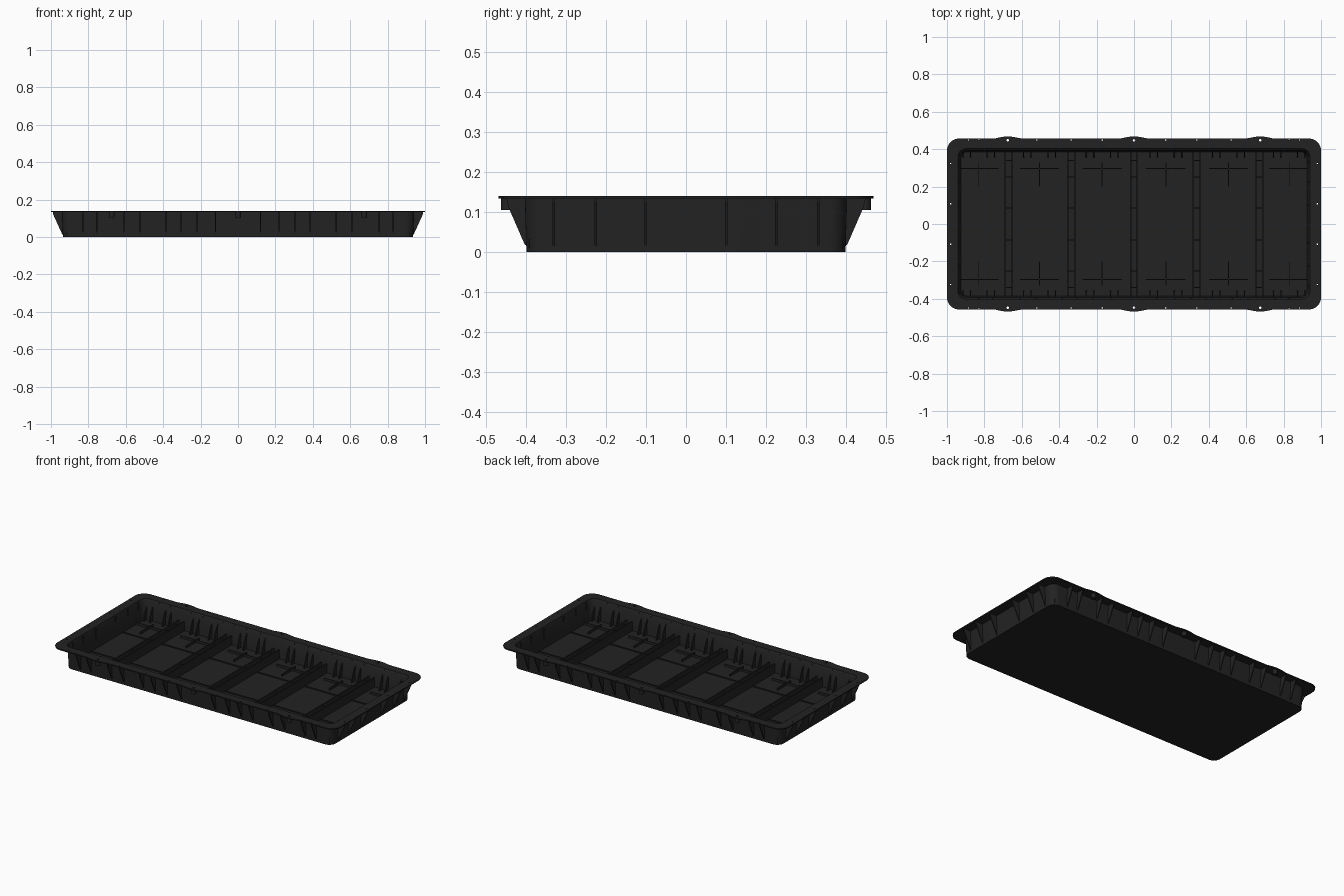
import bpy, bmesh, math
from mathutils import Vector

cube = bpy.data.objects.get("Cube")
if cube:
    bpy.data.objects.remove(cube, do_unlink=True)

black = bpy.data.materials.new("black plastic")
black.use_nodes = True
COLOR = (0.0165, 0.0165, 0.0165, 1)
black.diffuse_color = COLOR
bsdf = next(n for n in black.node_tree.nodes if n.type == 'BSDF_PRINCIPLED')
bsdf.inputs["Base Color"].default_value = COLOR
bsdf.inputs["Roughness"].default_value = 0.6

TOP, LIP, FLOOR = 0.14, 0.133, 0.012
TABS = (-0.675, 0, 0.675)
BAYS = (-0.83, -0.505, -0.17, 0.17, 0.505, 0.83)
RIBS = (-0.67, -0.335, 0, 0.335, 0.67)


def finish(bm, name):
    bmesh.ops.recalc_face_normals(bm, faces=bm.faces)
    mesh = bpy.data.meshes.new(name)
    bm.to_mesh(mesh)
    bm.free()
    mesh.materials.append(black)
    obj = bpy.data.objects.new(name, mesh)
    bpy.context.collection.objects.link(obj)
    return obj


def box(bm, x, y, z, sx, sy, sz):
    """Box centred in x and y, standing on height z."""
    vs = bmesh.ops.create_cube(bm, size=1)["verts"]
    for v in vs:
        v.co = Vector((x + v.co.x * sx, y + v.co.y * sy, z + (v.co.z + 0.5) * sz))


def cylinder(bm, x, y, z0, z1, r, n=16):
    vs = bmesh.ops.create_cone(bm, cap_ends=True, segments=n, radius1=r,
                               radius2=r, depth=z1 - z0)["verts"]
    bmesh.ops.translate(bm, verts=vs, vec=(x, y, (z0 + z1) / 2))


def fin(bm, profile, pos, along_x, sign, thick=0.006):
    """Thin plate: profile of (outward distance, height), across one wall."""
    rows = []
    for t in (-thick / 2, thick / 2):
        rows.append([bm.verts.new((sign * d, pos + t, z) if along_x
                                  else (pos + t, sign * d, z)) for d, z in profile])
    a, b = rows
    bm.faces.new(a)
    bm.faces.new(b[::-1])
    for i in range(len(a)):
        j = (i + 1) % len(a)
        bm.faces.new((a[i], b[i], b[j], a[j]))


def outline(hx, hy, r, tabbed):
    """Rounded rectangle, with finely divided long sides for the tabs."""
    pts = []
    for k, (sx, sy) in enumerate(((1, 1), (-1, 1), (-1, -1), (1, -1))):
        for i in range(9):
            a = math.radians(90 * k + i * 11.25)
            pts.append((sx * (hx - r) + r * math.cos(a), sy * (hy - r) + r * math.sin(a)))
        if k in (0, 2):
            for i in range(1, 90):
                x = (0.9 - 0.02 * i) * sx
                bulge = 0
                if tabbed:
                    d = min(abs(x - t) for t in TABS) / 0.07
                    bulge = 0.011 * math.cos(d * math.pi / 2) if d < 1 else 0
                pts.append((x, sy * (hy + bulge)))
    return pts


# tray shell with rim flange
bm = bmesh.new()
sections = ((0.936, 0.398, 0.045, 0, False),
            (0.942, 0.402, 0.045, LIP, False),
            (0.999, 0.457, 0.065, LIP, True),
            (1.0, 0.457, 0.065, TOP, True),
            (0.942, 0.403, 0.045, TOP, False),
            (0.935, 0.394, 0.04, 0.125, False),
            (0.926, 0.386, 0.036, FLOOR, False))
rings = [[bm.verts.new((x, y, z)) for x, y in outline(hx, hy, r, tab)]
         for hx, hy, r, z, tab in sections]
n = len(rings[0])
for low, high in zip(rings, rings[1:]):
    for i in range(n):
        j = (i + 1) % n
        bm.faces.new((low[i], low[j], high[j], high[i]))
bm.faces.new(rings[0][::-1])
bm.faces.new(rings[-1])
tray = finish(bm, "tray_shell")

# screw bosses under the tabs
bm = bmesh.new()
for x in TABS:
    for s in (-1, 1):
        cylinder(bm, x, s * 0.446, 0.105, TOP - 0.003, 0.015)
        box(bm, x, s * 0.42, 0.105, 0.006, 0.04, 0.03)
bosses = finish(bm, "screw_bosses")

# fastening holes through the rim
bm = bmesh.new()
for s in (-1, 1):
    for x in TABS:
        cylinder(bm, x, s * 0.447, 0.08, 0.2, 0.007)
    for x in (0.17, 0.335, 0.52, 0.83, 0.885):
        for m in (-1, 1):
            cylinder(bm, m * x, s * 0.449, 0.08, 0.2, 0.004, 10)
    for y in (-0.325, -0.108, 0.108, 0.325):
        cylinder(bm, s * 0.98, y, 0.08, 0.2, 0.004, 10)
cutter = finish(bm, "hole_cutter")
cutter.hide_render = True
cutter.hide_viewport = True
for obj in (tray, bosses):
    mod = obj.modifiers.new("holes", 'BOOLEAN')
    mod.operation = 'DIFFERENCE'
    mod.solver = 'EXACT'
    mod.object = cutter

# outer gussets below the rim
bm = bmesh.new()
side = ((0.395, 0.018), (0.402, 0.018), (0.442, 0.11), (0.448, LIP + 0.001), (0.395, LIP + 0.001))
end = ((0.93, 0.015), (0.94, 0.015), (0.99, 0.125), (0.99, LIP + 0.001), (0.93, LIP + 0.001))
for s in (-1, 1):
    for x in (0.12, 0.22, 0.305, 0.385, 0.525, 0.61, 0.755, 0.83):
        fin(bm, side, x, False, s)
        fin(bm, side, -x, False, s)
    for y in (0.1, 0.225, 0.33):
        fin(bm, end, y, True, s)
        fin(bm, end, -y, True, s)
finish(bm, "outer_gussets")

# inner gussets on the long walls
bm = bmesh.new()
inner = ((0.392, FLOOR - 0.002), (0.356, FLOOR - 0.002), (0.366, 0.05), (0.392, 0.115))
for x in BAYS:
    for dx in (-0.085, -0.045, 0.045, 0.085):
        for s in (-1, 1):
            fin(bm, inner, x + dx, False, s)
finish(bm, "inner_gussets")

# double-walled cross ribs with small bridges
bm = bmesh.new()
for x in RIBS:
    for s in (-1, 1):
        box(bm, x + s * 0.018, 0, FLOOR - 0.002, 0.007, 0.774, 0.06)
        for y in (0.085, 0.25, 0.34):
            box(bm, x, s * y, FLOOR - 0.002, 0.036, 0.006, 0.05)
finish(bm, "cross_ribs")

# low floor ridges and plus-shaped stiffeners
bm = bmesh.new()
for s in (-1, 1):
    box(bm, 0, s * 0.16, FLOOR - 0.002, 1.85, 0.005, 0.009)
    for x in BAYS:
        box(bm, x, s * 0.297, FLOOR - 0.002, 0.21, 0.005, 0.017)
        box(bm, x, s * 0.265, FLOOR - 0.002, 0.005, 0.13, 0.017)
finish(bm, "floor_stiffeners")

# smooth rounded corners, keep edges sharp
bpy.ops.object.select_all(action='DESELECT')
for obj in (tray, bosses):
    obj.select_set(True)
bpy.context.view_layer.objects.active = tray
bpy.ops.object.shade_smooth_by_angle(angle=math.radians(30))
